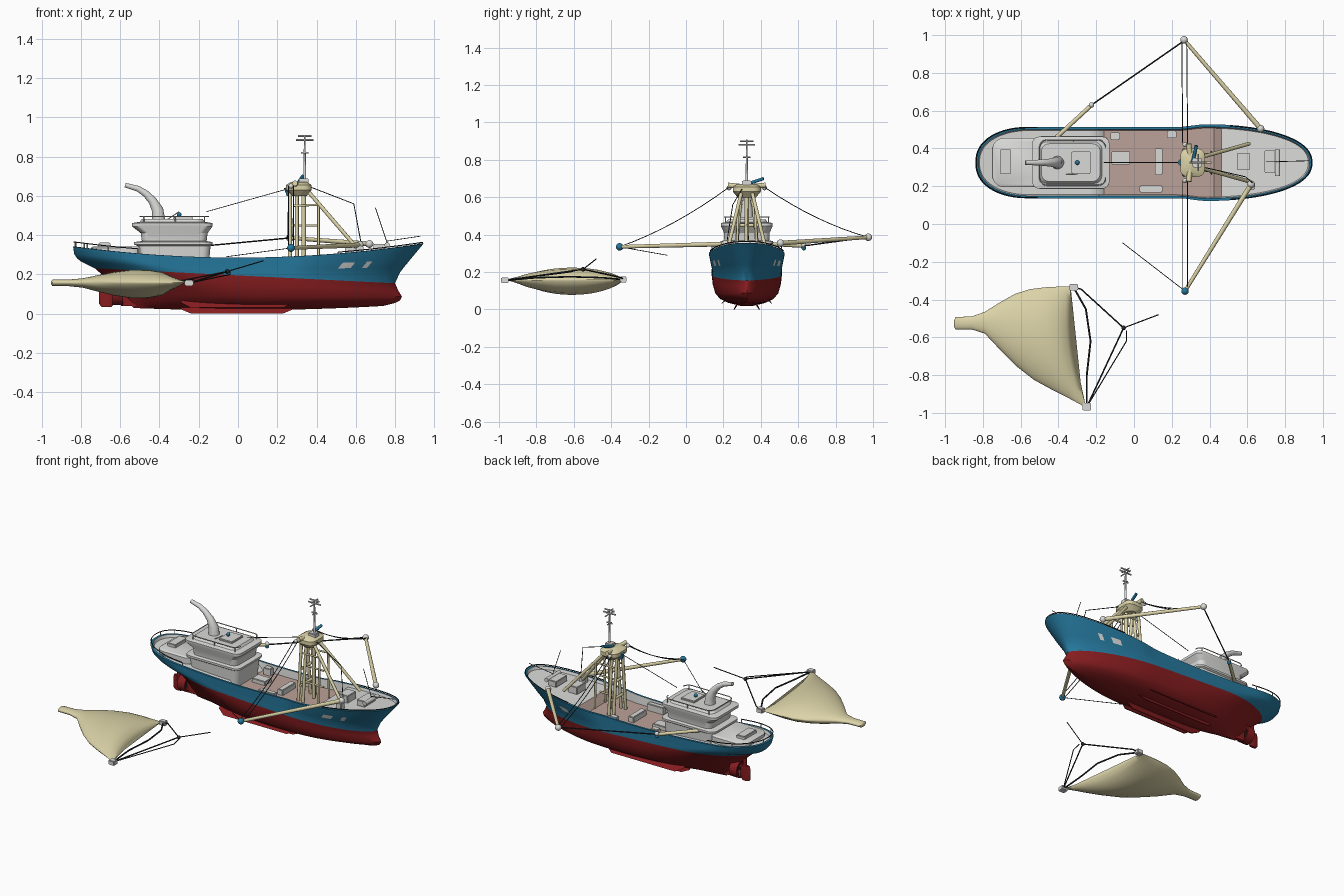
import bpy, bmesh, math
from mathutils import Vector

if "Cube" in bpy.data.objects:
    bpy.data.objects.remove(bpy.data.objects["Cube"])

def mat(name, r, g, b):
    m = bpy.data.materials.new(name)
    m.diffuse_color = (r, g, b, 1)
    m.use_nodes = True
    m.node_tree.nodes["Principled BSDF"].inputs["Base Color"].default_value = m.diffuse_color
    return m

BLUE = mat("hull_blue", .019, .19, .34)
RED = mat("bottom_red", .24, .012, .014)
GREY = mat("light_grey", .70, .70, .69)
DECK = mat("deck_pink", .50, .365, .32)
BEIGE = mat("spar_beige", .71, .65, .39)
BLACK = mat("rope_black", .02, .023, .026)
CY = 0.325                                   # ship centreline

def finish(name, me, mats, angle=35):
    for m in mats:
        me.materials.append(m)
    me.shade_smooth()
    me.set_sharp_from_angle(angle=math.radians(angle))
    ob = bpy.data.objects.new(name, me)
    bpy.context.collection.objects.link(ob)
    return ob

def from_bm(name, bm, mats, angle=35):
    bmesh.ops.recalc_face_normals(bm, faces=bm.faces)
    me = bpy.data.meshes.new(name)
    bm.to_mesh(me)
    bm.free()
    return finish(name, me, mats, angle)

def loft(name, rings, m, angle=35):
    bm = bmesh.new()
    vs = [[bm.verts.new(p) for p in r] for r in rings]
    n = len(rings[0])
    for a, b in zip(vs, vs[1:]):
        for i in range(n):
            j = (i + 1) % n
            bm.faces.new((a[i], a[j], b[j], b[i]))
    bm.faces.new(vs[0])
    bm.faces.new(vs[-1])
    return from_bm(name, bm, [m], angle)

def tube(name, pts, r, m, radii=None, res=3):
    cu = bpy.data.curves.new(name, 'CURVE')
    cu.dimensions, cu.bevel_depth, cu.bevel_resolution, cu.use_fill_caps = '3D', r, res, True
    s = cu.splines.new('POLY')
    s.points.add(len(pts) - 1)
    for i, p in enumerate(pts):
        s.points[i].co = (*p, 1)
        s.points[i].radius = radii[i] if radii else 1
    tmp = bpy.data.objects.new(name + "_path", cu)
    me = bpy.data.meshes.new_from_object(tmp)
    bpy.data.objects.remove(tmp)
    return finish(name, me, [m], 50)

def rope(name, pts, r=.0025):
    return tube(name, pts, r, BLACK, res=1)

def box(name, c, s, m, bevel=.004):
    bm = bmesh.new()
    bmesh.ops.create_cube(bm, size=1)
    for v in bm.verts:
        v.co = Vector([v.co[k] * s[k] + c[k] for k in range(3)])
    bmesh.ops.bevel(bm, geom=bm.edges[:], offset=bevel, segments=2, affect='EDGES')
    return from_bm(name, bm, [m])

def ball(name, c, r, m):
    bm = bmesh.new()
    bmesh.ops.create_uvsphere(bm, u_segments=16, v_segments=10, radius=r)
    bmesh.ops.translate(bm, vec=c, verts=bm.verts)
    return from_bm(name, bm, [m], 60)

def round_rect(x0, x1, hw, z, r=.04, k=5):
    out = []
    for q, (cx, cy) in enumerate([(x1 - r, hw - r), (x0 + r, hw - r), (x0 + r, r - hw), (x1 - r, r - hw)]):
        for i in range(k + 1):
            a = (q + i / k) * math.pi / 2
            out.append((cx + r * math.cos(a), CY + cy + r * math.sin(a), z))
    return out

# ---- hull: rows of (height fraction, stern x, bow x, half beam, stern run, bow run, exponent)
keel = lambda x: .018 + .025 * min(1, abs(x) / .8) ** 2
bound = lambda x: .195 - .05 * x
sheer = lambda x: .286 + .064 * (x / .9) ** 2
LOW = [(0, -.53, .74, .03, .5, .4, .9), (.1, -.55, .80, .10, .5, .4, .9), (.22, -.57, .825, .142, .5, .4, .85),
       (.4, -.60, .835, .168, .48, .4, .8), (.7, -.66, .815, .182, .42, .4, .75), (1, -.73, .80, .188, .3, .39, .62)]
UP = [(.3, -.80, .825, .19, .23, .37, .55), (.45, -.82, .847, .193, .2, .355, .51), (.65, -.835, .88, .196, .17, .33, .47),
      (1, -.84, .945, .203, .15, .31, .43)]
N = 64

def deck_z(x):
    return .237 if -.165 < x < .455 else sheer(x) - .016

def row(p, low, inset=1, zf=None):
    f, xs, xe, hb, sl, bl, e = p
    half = []
    for i in range(N + 1):
        u = (1 - math.cos(math.pi * i / N)) / 2
        d = max(0, (sl - u) / sl, (u - 1 + bl) / bl)
        y = hb * max(0, 1 - d * d) ** e
        x = xs + (xe - xs) * u
        z = keel(x) + f * (bound(x) - keel(x)) if low else bound(x) + f * (sheer(x) - bound(x))
        t = min(1, max(0, (x - .24) / .14))                      # wider forecastle
        y *= 1 if low else 1 - .07 * (1 - t * t * (3 - 2 * t)) * f
        x = .05 + (x - .05) * (1 - (1 - inset) * .25)
        half.append((x, y * inset, zf(x) if zf else z))
    return [(x, CY + y, z) for x, y, z in half] + [(x, CY - y, z) for x, y, z in half[-2:0:-1]]

rings = [row(p, True) for p in LOW] + [row(p, False) for p in UP]
rings += [row(UP[-1], False, .93), row(UP[-1], False, .90, deck_z)]
bm = bmesh.new()
vs = [[bm.verts.new(p) for p in r] for r in rings]
M = 2 * N
for k in range(len(vs) - 1):
    for i in range(M):
        j = (i + 1) % M
        f = bm.faces.new((vs[k][i], vs[k][j], vs[k + 1][j], vs[k + 1][i]))
        f.material_index = 0 if k < 5 else 1 if k < 10 else 2
        x = f.calc_center_median().x
        if k == 7 and (.535 < x < .575 or .645 < x < .675):      # bow plates
            f.material_index = 2
for ring, is_deck in ((vs[0], 0), (vs[-1], 1)):
    for i in range(N):
        q = [ring[i], ring[i + 1], ring[(M - i - 1) % M], ring[(M - i) % M]]
        f = bm.faces.new(list(dict.fromkeys(q)))
        x = f.calc_center_median().x
        f.material_index = 0 if not is_deck else 3 if -.165 < x < .46 else 2
from_bm("hull", bm, [RED, BLUE, GREY, DECK], 40)

# ---- underwater fittings
for s in (-1, 1):
    for y, z, dy, dz in ((.11, .055, .025, -.024), (.055, .022, .012, -.021)):
        loft("bilge_keel", [[(x, CY + s * (y + a * dy + b), z + a * dz) for a, b in ((-.5, -.006), (e, -.003), (e, .003), (-.5, .006))]
                            for x, e in ((-.29, 0), (-.24, 1), (.23, 1), (.28, 0))], RED)
box("skeg", (-.53, CY, .09), (.14, .02, .10), RED)
loft("rudder", [[(-.67 + a * math.cos(t), CY + .009 * math.sin(t), z) for t in [i * math.tau / 16 for i in range(16)]]
                for z, a in ((.035, .025), (.05, .038), (.11, .038), (.135, .03))], RED)
tube("rudder_stock", [(-.665, CY, .1), (-.665, CY, .25)], .012, RED)
bm = bmesh.new()
for k in range(4):
    r, x0 = ((.056, -.64), (.056, -.585), (.046, -.585), (.046, -.64))[k]
    for i in range(28):
        a = i * math.tau / 28
        bm.verts.new((x0, CY + r * math.cos(a), .1 + r * math.sin(a)))
bm.verts.ensure_lookup_table()
for k in range(4):
    for i in range(28):
        j, l = (i + 1) % 28, (k + 1) % 4 * 28
        bm.faces.new([bm.verts[n] for n in (k * 28 + i, k * 28 + j, l + j, l + i)])
from_bm("propeller_nozzle", bm, [RED])
for k in range(4):
    a = k * math.pi / 2 + .4
    tube("propeller_blade", [(-.61, CY, .1), (-.615, CY + .043 * math.cos(a), .1 + .043 * math.sin(a))], .009, BLACK, [.6, 1.2])

# ---- superstructure
loft("wheelhouse", [round_rect(*a) for a in (
    (-.50, -.15, .125, .235), (-.51, -.14, .13, .345), (-.53, -.13, .14, .352), (-.53, -.13, .14, .365), (-.49, -.16, .12, .37),
    (-.495, -.155, .122, .41), (-.54, -.13, .138, .445), (-.54, -.13, .138, .462), (-.50, -.17, .11, .468), (-.49, -.18, .1, .482))], GREY, 25)
loft("aft_deckhouse", [round_rect(-.75, -.48, .13, z, .06) for z in (.295, .335)] + [round_rect(-.74, -.48, .12, .342, .06)], GREY)
box("roof_locker", (-.28, CY, .487), (.1, .12, .015), GREY)
tube("funnel", [(-.405, CY, .47), (-.41, CY, .53), (-.435, CY, .575), (-.47, CY, .612), (-.51, CY, .637), (-.575, CY, .655)],
     .03, GREY, [1.2, 1.0, .75, .6, .5, .4], 5)
tube("roof_rail", [(x, y, .495) for x, y, _ in round_rect(-.5, -.15, .12, 0)], .003, GREY, res=1)
for x in (-.48, -.32, -.17):
    for s in (-1, 1):
        tube("rail_post", [(x, CY + s * .115, .46), (x, CY + s * .115, .495)], .003, GREY, res=1)
tube("roof_antenna", [(-.36, CY - .06, .48), (-.30, CY - .06, .52)], .003, GREY, res=1)
ball("roof_lamp", (-.30, CY, .505), .012, BLUE)

# ---- stern and bow rails following the sheer
edge = row(UP[-1], False, .98)
for name, test, h in (("stern_rail", lambda x: x < -.48, .024), ("bow_rail", lambda x: x > .5, .007)):
    idx = [i for i in range(M) if test(edge[i][0])]
    if 0 in idx:
        idx = [i for i in idx if i > N] + [i for i in idx if i <= N]
    top = [(edge[i][0], edge[i][1], edge[i][2] + h) for i in idx]
    tube(name, top, .003, BLACK, res=1)
    for i in range(0, len(idx), 5):
        tube(name + "_post", [edge[idx[i]], top[i]], .003, GREY, res=1)

# ---- deck fittings
for x, y, z, a, b, c in ((-.07, .35, .25, .1, .07, .03), (.13, .33, .255, .04, .14, .04), (.2, .475, .26, .05, .04, .06),
                         (.09, .185, .26, .12, .035, .05), (-.1, .465, .26, .05, .04, .05), (.72, .33, .335, .06, .12, .04),
                         (.58, .33, .325, .07, .09, .05), (-.68, .33, .35, .06, .13, .025), (.62, .2, .32, .04, .04, .05)):
    box("deck_box", (x, y, z), (a, b, c), GREY)
tube("windlass", [(.76, CY - .07, .35), (.76, CY + .07, .35)], .014, GREY)
rope("bow_line", [(.76, .33, .37), (.93, .335, .395)], .002)
rope("bow_stay", [(.70, .33, .54), (.76, .33, .36)], .002)

# ---- mast gantry
for s in (-1, 1):
    for x in (.265, .30):
        tube("mast_leg", [(x, CY + s * .065, .235), (x, CY + s * .03, .62)], .010, BEIGE)
    tube("mast_strut", [(.36, CY + s * .03, .62), (.61, CY + s * .1, .33)], .010, BEIGE)
    tube("mast_post", [(.41, CY + s * .055, .25), (.41, CY + s * .045, .56)], .007, BEIGE)
    tube("mast_tie", [(.28, CY + s * .04, .55), (.41, CY + s * .045, .555)], .006, BEIGE)
    tube("crosstree", [(.30, CY, .655), (.29, CY + s * .1, .665)], .014, BEIGE)
    ball("crosstree_block", (.27, CY + s * .095, .65), .013, GREY)
for z, h in ((.34, .062), (.45, .05)):
    tube("mast_rung", [(.28, CY - h, z), (.28, CY + h, z)], .009, BEIGE)
    tube("fore_aft_tie", [(.28, CY, z), (.41, CY, z)], .006, BEIGE)
tube("mast_column", [(.335, CY, .25), (.335, CY, .63)], .012, BEIGE)
loft("mast_platform", [round_rect(*a) for a in ((.27, .35, .05, .60), (.245, .375, .075, .63), (.245, .375, .075, .655), (.27, .35, .05, .672))], BEIGE)
box("mast_head_box", (.335, CY, .675), (.05, .05, .03), GREY)
tube("hoist_block", [(.25, CY, .645), (.265, CY, .605)], .018, BLUE)
tube("platform_davit", [(.31, CY, .67), (.33, CY + .09, .70)], .009, BLUE)
tube("topmast", [(.34, CY, .66), (.34, CY, .91)], .005, GREY, [1.5, .8])
for z, a in ((.905, .035), (.885, .045), (.82, .02)):
    tube("aerial_arm", [(.34 - a, CY, z), (.34 + a, CY, z)], .005, GREY)
    tube("aerial_cross", [(.34, CY - a, z - .005), (.34, CY + a, z - .005)], .004, GREY)
rope("fore_stay", [(.37, .3, .645), (.59, .25, .56), (.625, .22, .37)])
rope("aft_stay", [(.25, CY, .635), (-.16, CY, .52)], .002)

# ---- outrigger booms
for foot, tip, m in (((.67, .505, .355), (.265, .975, .386), GREY), ((.62, .21, .35), (.27, -.355, .335), BLUE)):
    tube("boom", [foot, tip], .011, BEIGE, [1.2, .9])
    ball("boom_foot", foot, .02, GREY)
    ball("boom_tip", tip, .02, m)
    s = 1 if tip[1] > 0 else -1
    a, b = Vector((.27, CY + s * .1, .65)), Vector(tip)
    for dx in (-.012, .014):
        pts = [a.lerp(b, t / 8) + Vector((dx, 0, -.11 * (t / 8) * (1 - t / 8))) for t in range(9)]
        rope("boom_lift", pts)
tube("side_derrick", [(-.42, .45, .35), (-.23, .625, .34)], .011, BEIGE)
ball("derrick_block", (-.225, .63, .345), .014, GREY)
ball("derrick_hook", (-.225, .63, .328), .012, BLUE)
rope("boom_guy", [(-.225, .63, .34), (.265, .97, .386)], .004)
rope("boom_tail", [(.27, -.355, .335), (-.06, -.10, .29)], .002)

# ---- trawl net: pillow-shaped loft (x, y of each edge, half height)
NET = [(-.952, -.51, -.952, -.545, .010), (-.945, -.492, -.945, -.558, .018), (-.86, -.49, -.86, -.558, .019),
       (-.79, -.465, -.79, -.58, .026), (-.71, -.415, -.71, -.665, .046), (-.63, -.37, -.62, -.755, .066), (-.55, -.345, -.53, -.825, .079),
       (-.47, -.335, -.42, -.885, .081), (-.41, -.332, -.34, -.925, .068), (-.36, -.33, -.285, -.955, .038), (-.335, -.33, -.25, -.975, .006)]
net = []
for k, (ax, ay, bx, by, h) in enumerate(NET):
    ring = []
    for i in range(40):
        a = i * math.tau / 40
        t = (1 - math.cos(a)) / 2
        bow = -.035 * math.sin(math.pi * t) * (k / 10) ** 2      # edge curves inwards
        s = math.sin(a)
        ring.append((ax + (bx - ax) * t + bow, ay + (by - ay) * t, .155 + h * s * (abs(s) ** .4 if k > 4 else 1) * (1 if s < 0 else .8) + .004))
    net.append(ring)
loft("trawl_net", net, BEIGE, 60)
A, B, J = (-.32, -.335, .16), (-.25, -.968, .156), (-.055, -.55, .215)
box("net_door", A, (.045, .035, .03), GREY)
box("net_door", B, (.045, .04, .03), GREY)
rope("foot_rope", [A, (-.255, -.45, .17), (-.23, -.62, .175), (-.25, -.8, .17), B], .005)
rope("bridle", [A, (-.28, -.345, .17), J], .004)
rope("bridle", [B, J], .004)
rope("bridle", [B, (-.04, -.62, .20), (-.04, -.565, .215)], .003)
ball("tow_shackle", J, .012, BLACK)
rope("tow_line", [J, (.13, -.48, .27)], .003)
